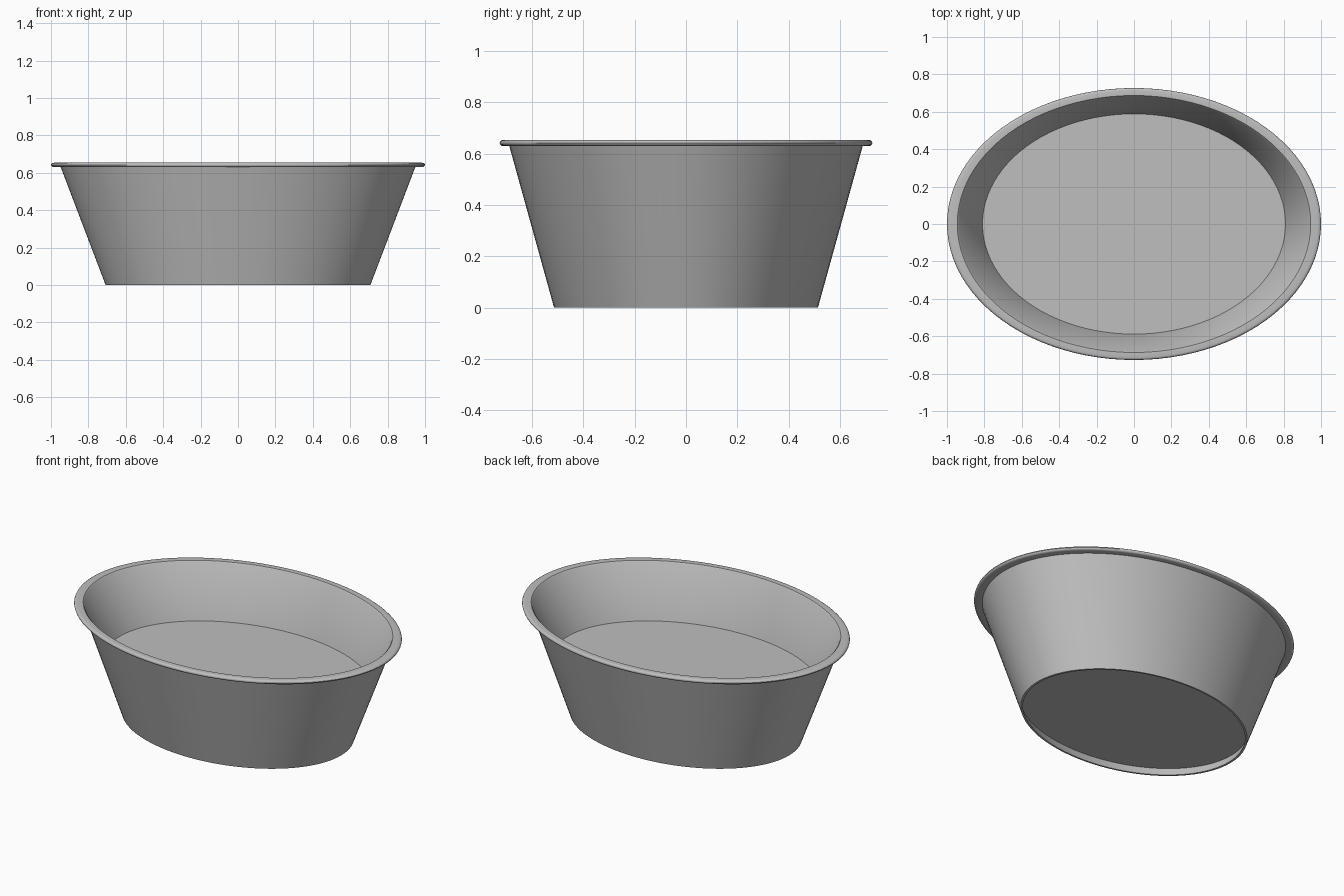
import bpy, bmesh, math

cube = bpy.data.objects.get("Cube")
if cube:
    bpy.data.objects.remove(cube, do_unlink=True)

SEGMENTS = 96
RATIO = 0.727  # depth to width of the oval

grey = bpy.data.materials.new("plain grey")
grey.use_nodes = True
colour = (0.52, 0.52, 0.52, 1)
grey.diffuse_color = colour
grey.node_tree.nodes["Principled BSDF"].inputs["Base Color"].default_value = colour


def oval_lathe(name, profile, closed=False):
    """Sweep a (radius, height) profile round an oval; cap the ends if open."""
    bm = bmesh.new()
    rings = []
    for r, z in profile:
        rings.append([bm.verts.new((r * math.cos(a), r * RATIO * math.sin(a), z))
                      for a in (math.tau * i / SEGMENTS for i in range(SEGMENTS))])
    pairs = list(zip(rings, rings[1:]))
    if closed:
        pairs.append((rings[-1], rings[0]))
    for low, high in pairs:
        for i in range(SEGMENTS):
            j = (i + 1) % SEGMENTS
            bm.faces.new((low[i], low[j], high[j], high[i]))
    if not closed:
        bm.faces.new(rings[0])
        bm.faces.new(rings[-1])
    bmesh.ops.recalc_face_normals(bm, faces=bm.faces)
    mesh = bpy.data.meshes.new(name)
    bm.to_mesh(mesh)
    bm.free()
    mesh.materials.append(grey)
    obj = bpy.data.objects.new(name, mesh)
    bpy.context.collection.objects.link(obj)
    bpy.ops.object.select_all(action="DESELECT")
    obj.select_set(True)
    bpy.context.view_layer.objects.active = obj
    bpy.ops.object.shade_smooth_by_angle(angle=math.radians(35))
    return obj


# Tub: recessed underside, foot ring, flared wall, rolled rim, inner wall, raised floor
rim = [(0.982 + 0.018 * math.cos(a), 0.642 + 0.012 * math.sin(a))
       for a in (math.radians(d) for d in range(-90, 91, 30))]
oval_lathe("tub", [(0.712, 0.05), (0.694, 0), (0.708, 0), (0.948, 0.63)]
           + rim + [(0.945, 0.653), (0.937, 0.646), (0.81, 0.33)])
